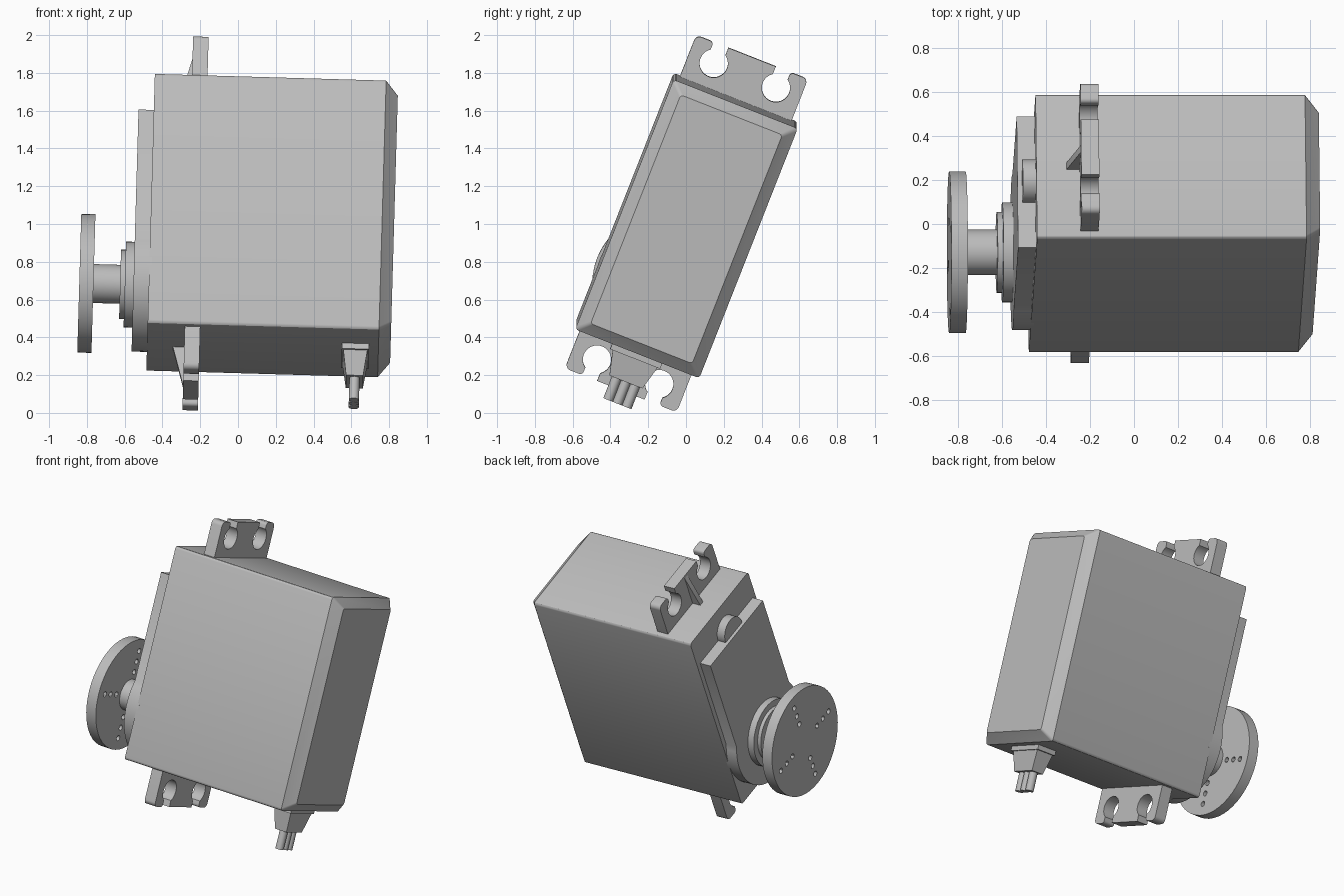
import bpy, bmesh
from math import sin, cos, pi, radians, sqrt, asin
from mathutils import Matrix, Vector

if "Cube" in bpy.data.objects:
    bpy.data.objects.remove(bpy.data.objects["Cube"])

# One grey plastic for everything
grey = bpy.data.materials.new("grey plastic")
grey.use_nodes = True
colour = (0.5, 0.5, 0.5, 1)
grey.diffuse_color = colour
grey.node_tree.nodes["Principled BSDF"].inputs["Base Color"].default_value = colour

# The whole servo leans back and slightly sideways
LEAN = (Matrix.Translation((0, 0.0025, 0.996))
        @ Matrix.Rotation(radians(1.65), 4, 'Y')
        @ Matrix.Rotation(radians(-21.5), 4, 'X'))
# Profiles are drawn in (width, length) and extruded along x
PROFILE = Matrix(((0, 0, 1, 0), (1, 0, 0, 0), (0, 1, 0, 0), (0, 0, 0, 1)))

LENGTH, WIDTH = 1.422, 0.706
HALF_L, HALF_W = LENGTH / 2, WIDTH / 2
SHAFT_Z = HALF_W - HALF_L


def finish(obj):
    obj.data.materials.clear()
    obj.data.materials.append(grey)
    obj.matrix_world = LEAN
    bpy.ops.object.select_all(action='DESELECT')
    obj.select_set(True)
    bpy.context.view_layer.objects.active = obj
    bpy.ops.object.shade_smooth_by_angle(angle=radians(30))
    return obj


def from_bmesh(name, bm):
    mesh = bpy.data.meshes.new(name)
    bmesh.ops.recalc_face_normals(bm, faces=bm.faces)
    bm.to_mesh(mesh)
    bm.free()
    obj = bpy.data.objects.new(name, mesh)
    bpy.context.collection.objects.link(obj)
    return finish(obj)


def arc(cx, cy, r, start, end, n):
    return [(cx + r * cos(start + (end - start) * i / n),
             cy + r * sin(start + (end - start) * i / n)) for i in range(n + 1)]


def circle(cx, cy, r, n):
    return arc(cx, cy, r, 0, 2 * pi, n)[:-1]


def plate(name, loops, x0, x1):
    """Extrude filled outlines (later loops are holes) from x0 to x1."""
    curve = bpy.data.curves.new(name, 'CURVE')
    curve.dimensions = '2D'
    curve.fill_mode = 'BOTH'
    curve.extrude = (x1 - x0) / 2
    for loop in loops:
        spline = curve.splines.new('POLY')
        spline.points.add(len(loop) - 1)
        for point, (a, b) in zip(spline.points, loop):
            point.co = (a, b, 0, 1)
        spline.use_cyclic_u = True
    temp = bpy.data.objects.new(name + " outline", curve)
    bpy.context.collection.objects.link(temp)
    graph = bpy.context.evaluated_depsgraph_get()
    bm = bmesh.new()
    mesh = bpy.data.meshes.new_from_object(temp.evaluated_get(graph))
    bm.from_mesh(mesh)
    bpy.data.objects.remove(temp)
    bpy.data.curves.remove(curve)
    bpy.data.meshes.remove(mesh)
    bmesh.ops.remove_doubles(bm, verts=bm.verts, dist=0.0001)
    bm.transform(Matrix.Translation(((x0 + x1) / 2, 0, 0)) @ PROFILE)
    return from_bmesh(name, bm)


def block(name, x, z0, z1, top, bottom):
    """Tapered box; top and bottom are (half x, half y)."""
    bm = bmesh.new()
    bmesh.ops.create_cube(bm, size=2)
    for v in bm.verts:
        hx, hy = top if v.co.z > 0 else bottom
        v.co = (x + v.co.x * hx, v.co.y * hy, z1 if v.co.z > 0 else z0)
    return from_bmesh(name, bm)


# Case: rounded long edges and a chamfered rear end
bm = bmesh.new()
bmesh.ops.create_cube(bm, size=2)
for v in bm.verts:
    v.co = (0.762 if v.co.x > 0 else -0.463, v.co.y * HALF_W, v.co.z * HALF_L)
along = [e for e in bm.edges if abs(e.verts[0].co.x - e.verts[1].co.x) > 1]
bmesh.ops.bevel(bm, geom=along, offset=0.018, segments=3, profile=0.5, affect='EDGES')
bm.normal_update()
end = max(bm.faces, key=lambda f: f.normal.x)
cap = bmesh.ops.extrude_discrete_faces(bm, faces=[end])["faces"][0]
rim = list(cap.verts)
for v in rim:
    v.co = (0.826, v.co.y * (1 - 0.064 / HALF_W), v.co.z * (1 - 0.06 / HALF_L))
bmesh.ops.remove_doubles(bm, verts=bm.verts, dist=0.0001)
from_bmesh("case", bm)

# Gearbox lid: straight sides swelling into a round end about the shaft
LID_W, LID_R = 0.32, 0.354
swell = asin(sqrt(LID_R ** 2 - LID_W ** 2) / LID_R)
lid = [(LID_W, 0.513), (-LID_W, 0.513)] + arc(0, SHAFT_Z, LID_R, pi + -swell, 2 * pi + swell, 40)
plate("gearbox_lid", [lid], -0.544, -0.45)
plate("lid_boss", [circle(0, 0.52, 0.1, 32)], -0.522, -0.45)

# Output shaft with stepped collars
for name, r, x0, x1 in (("lower_collar", 0.227, -0.59, -0.53),
                        ("upper_collar", 0.184, -0.615, -0.58),
                        ("output_shaft", 0.103, -0.77, -0.6)):
    plate(name, [circle(0, SHAFT_Z, r, 48)], x0, x1)

# Round horn with four rows of three screw holes
horn = [circle(0, SHAFT_Z, 0.3675, 48)]
for arm in range(4):
    for r in (0.15, 0.22, 0.29):
        a = arm * pi / 2
        horn.append(circle(r * cos(a), SHAFT_Z + r * sin(a), 0.018, 12))
plate("horn_disc", horn, -0.831, -0.756)

# Mounting tabs with keyhole slots, and their ribs
TAB_W, TAB_TOP, HOLE_Y, HOLE_Z, HOLE_R, SLOT, ROUND = 0.318, 0.948, 0.177, 0.843, 0.075, 0.042, 0.03
gap = asin(SLOT / HOLE_R)
half = [(TAB_W, 0.69)]
half += arc(TAB_W - ROUND, TAB_TOP - ROUND, ROUND, 0, pi / 2, 6)
half += arc(HOLE_Y + SLOT + 0.02, TAB_TOP - 0.02, 0.02, pi / 2, pi, 4)
half += arc(HOLE_Y, HOLE_Z, HOLE_R, pi / 2 - gap, pi / 2 + gap - 2 * pi, 28)
half += [(HOLE_Y - SLOT, TAB_TOP)]
tab = half + [(-a, b) for a, b in reversed(half)]
for name, s in (("upper", 1), ("lower", -1)):
    plate(name + "_mounting_tab", [[(a, b * s) for a, b in tab]], -0.266, -0.184)
    bm = bmesh.new()
    corners = [(-0.25, 0.69), (-0.326, 0.69), (-0.326, 0.711), (-0.266, 0.93), (-0.25, 0.93)]
    face = bm.faces.new([bm.verts.new((x, -0.017, z * s)) for x, z in corners])
    grown = bmesh.ops.extrude_face_region(bm, geom=[face])["geom"]
    bmesh.ops.translate(bm, vec=Vector((0, 0.034, 0)),
                        verts=[g for g in grown if isinstance(g, bmesh.types.BMVert)])
    from_bmesh(name + "_tab_rib", bm)

# Cable grommet and three wires
CABLE_X = 0.64
block("grommet_flange", CABLE_X, -0.742, -0.69, (0.072, 0.142), (0.072, 0.142))
block("grommet_sleeve", CABLE_X, -0.874, -0.74, (0.064, 0.128), (0.045, 0.094))
for i, side in enumerate(("right", "middle", "left")):
    bm = bmesh.new()
    bmesh.ops.create_cone(bm, cap_ends=True, segments=20, radius1=0.027, radius2=0.027, depth=0.15,
                          matrix=Matrix.Translation((CABLE_X, (i - 1) * 0.053, -0.923)))
    from_bmesh(side + "_wire", bm)
